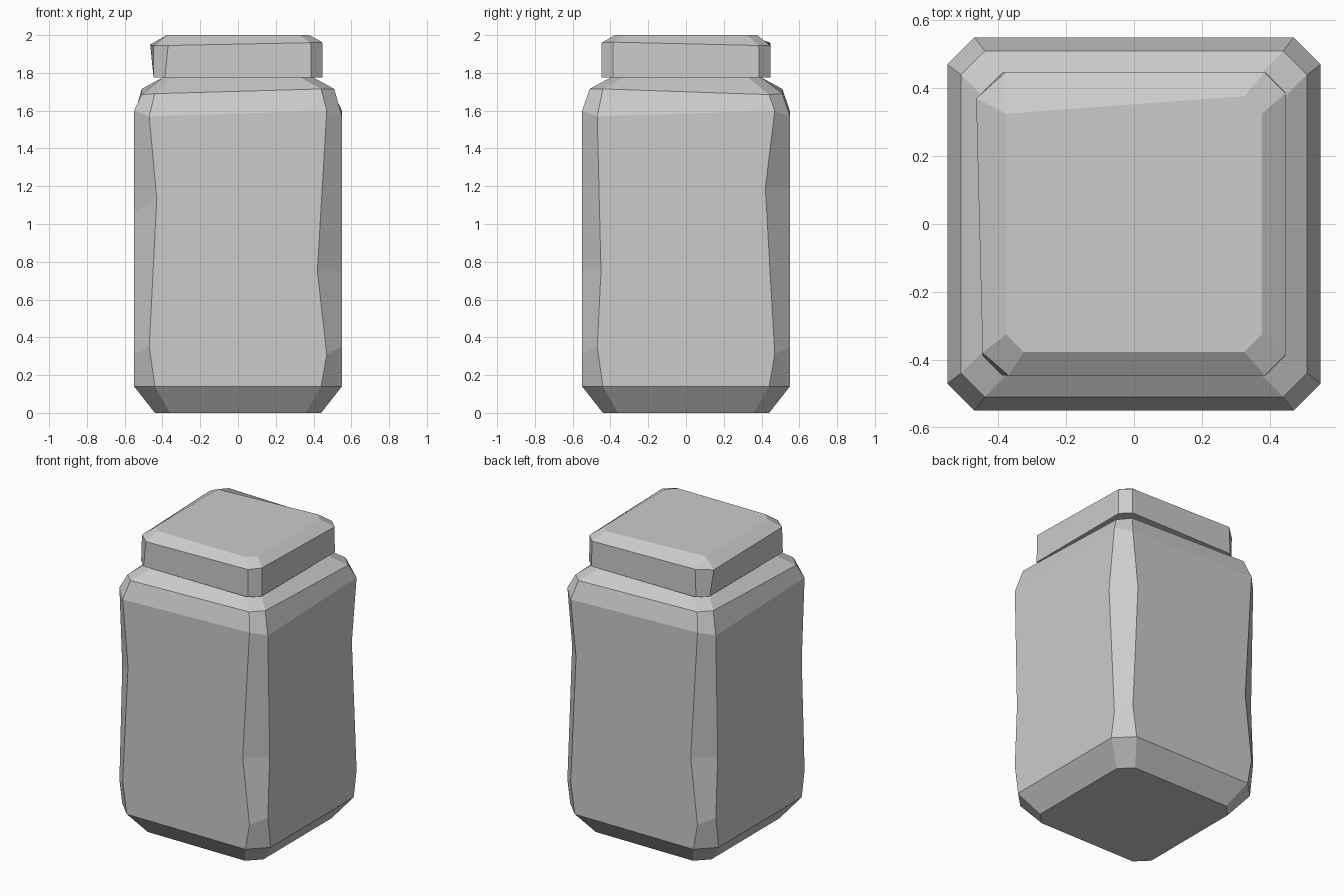
import bpy
import bmesh
from mathutils import Matrix, Vector

cube = bpy.data.objects.get("Cube")
if cube:
    bpy.data.objects.remove(cube, do_unlink=True)

grey = bpy.data.materials.new("plain grey")
grey.use_nodes = True
colour = (0.6, 0.6, 0.6, 1)
grey.diffuse_color = colour
grey.node_tree.nodes["Principled BSDF"].inputs["Base Color"].default_value = colour


def ring(half, sides):
    """Chamfered square: each side runs (start, start z, end, end z), turning from the front."""
    points = []
    for k in range(4):
        start, z0, end, z1 = sides[k % len(sides)]
        turn = Matrix.Rotation(k * 1.5707963, 3, "Z")
        points += [turn @ Vector((-start, -half, z0)), turn @ Vector((end, -half, z1))]
    return points


def even(half, chamfer, z):
    return ring(half, [(chamfer, z, chamfer, z)])


def loft(name, rings):
    """Skin a stack of rings and cap both ends."""
    bm = bmesh.new()
    loops = [[bm.verts.new(p) for p in r] for r in rings]
    for low, high in zip(loops, loops[1:]):
        for i in range(8):
            j = (i + 1) % 8
            bm.faces.new((low[i], low[j], high[j], high[i]))
    bm.faces.new(loops[0][::-1])
    bm.faces.new(loops[-1])
    bmesh.ops.remove_doubles(bm, verts=bm.verts, dist=0.001)
    bmesh.ops.recalc_face_normals(bm, faces=bm.faces)
    mesh = bpy.data.meshes.new(name)
    bm.to_mesh(mesh)
    bm.free()
    mesh.materials.append(grey)
    obj = bpy.data.objects.new(name, mesh)
    bpy.context.collection.objects.link(obj)
    return obj


# Jar body with unevenly carved corners
carved = [(0.43, 1.13, 0.42, 0.75), (0.45, 0.75, 0.42, 1.19),
          (0.43, 1.19, 0.42, 0.75), (0.45, 0.75, 0.44, 1.06)]
shoulder = [(0.44, 1.69, 0.44, 1.715), (0.44, 1.715, 0.44, 1.685)]
loft("jar_body", [
    even(0.44, 0.36, 0),
    even(0.55, 0.44, 0.14),
    ring(0.55, [(0.47, 0.35, 0.47, 0.31)]),
    ring(0.55, carved),
    ring(0.55, [(0.47, 1.57, 0.47, 1.6)]),
    ring(0.51, shoulder),
    even(0.4, 0.33, 1.775),
])

# Lid with a bevelled top and one chipped corner
rim = ring(0.446, [(0.37, 1.945, 0.385, 1.96), (0.385, 1.963, 0.385, 1.945),
                   (0.385, 1.945, 0.38, 1.96), (0.37, 1.95, 0.38, 1.945)])
rim[6].x = -0.465
top = even(0.377, 0.325, 2)
top[5] = top[6].copy()
loft("lid", [even(0.447, 0.387, 1.775), rim, top])
